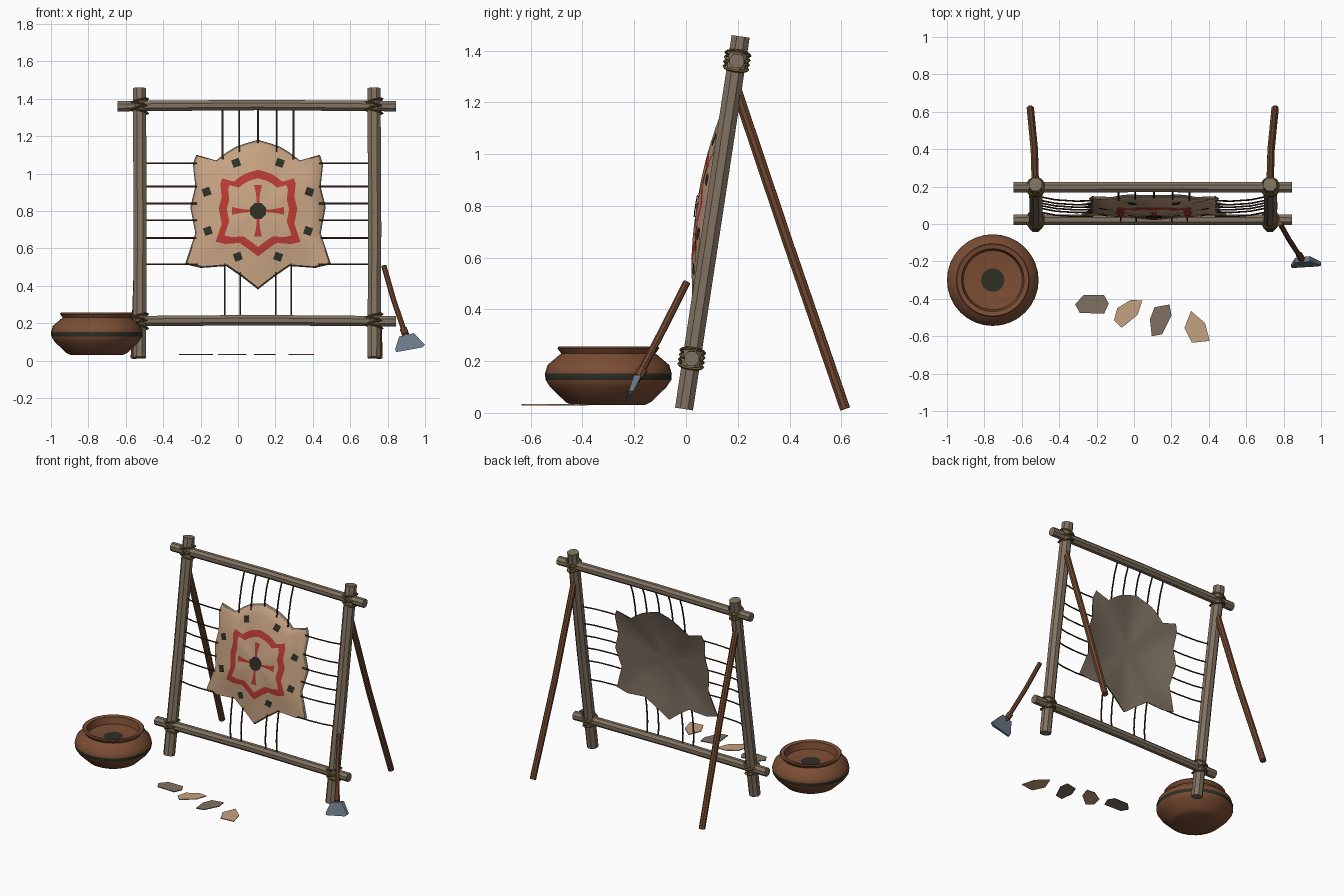
import bpy, bmesh, math
from mathutils import Vector, Matrix

if "Cube" in bpy.data.objects:
    bpy.data.objects.remove(bpy.data.objects["Cube"])


def material(name, r, g, b):
    m = bpy.data.materials.new(name)
    m.use_nodes = True
    m.diffuse_color = (r, g, b, 1)
    bsdf = next(n for n in m.node_tree.nodes if n.type == 'BSDF_PRINCIPLED')
    bsdf.inputs["Base Color"].default_value = (r, g, b, 1)
    return m


weathered = material("weathered wood", .22, .17, .12)
brown = material("brown wood", .16, .062, .028)
clay = material("clay", .2, .075, .034)
tan = material("tan hide", .56, .36, .22)
grey_hide = material("raw hide back", .21, .165, .12)
red = material("red paint", .48, .042, .032)
charcoal = material("charcoal paint", .027, .028, .018)
cord = material("dark cord", .035, .017, .01)
rope = material("lashing rope", .16, .11, .03)
steel = material("blue grey blade", .15, .19, .245)


def finish(name, bm, mats, angle=None):
    mesh = bpy.data.meshes.new(name)
    bm.to_mesh(mesh)
    bm.free()
    for m in mats:
        mesh.materials.append(m)
    ob = bpy.data.objects.new(name, mesh)
    bpy.context.collection.objects.link(ob)
    if angle:
        bpy.ops.object.select_all(action='DESELECT')
        ob.select_set(True)
        bpy.context.view_layer.objects.active = ob
        bpy.ops.object.shade_smooth_by_angle(angle=math.radians(angle))
    return ob


def loft(name, rings, mats, bands=None, angle=None):
    """Skin consecutive rings; bands gives the material slot of each strip."""
    bm = bmesh.new()
    rows = [[bm.verts.new(p) for p in ring] for ring in rings]
    n = len(rows[0])
    for k in range(len(rows) - 1):
        a, b = rows[k], rows[k + 1]
        for i in range(n):
            j = (i + 1) % n
            f = bm.faces.new((a[i], a[j], b[j], b[i]))
            f.material_index = bands[k] if bands else 0
    bmesh.ops.remove_doubles(bm, verts=bm.verts, dist=.0001)
    bmesh.ops.recalc_face_normals(bm, faces=bm.faces)
    return finish(name, bm, mats, angle)


def tube(name, points, radius, mat, sides=8, angle=None):
    """Pole through the points with closed ends."""
    pts = [Vector(p) for p in points]
    q = (pts[-1] - pts[0]).to_track_quat('Z', 'Y')
    turns = [2 * math.pi * (i + .5) / sides for i in range(sides)]
    rings = [[p + q @ Vector((radius * math.cos(t), radius * math.sin(t), 0)) for t in turns] for p in pts]
    rings = [[pts[0]] * sides] + rings + [[pts[-1]] * sides]
    return loft(name, rings, [mat], angle=angle)


def prism(name, front, back, mat):
    """Solid between two matching outlines."""
    bm = bmesh.new()
    a = [bm.verts.new(p) for p in front]
    b = [bm.verts.new(p) for p in back]
    bm.faces.new(a)
    bm.faces.new(b[::-1])
    for i in range(len(a)):
        bm.faces.new((a[i - 1], a[i], b[i], b[i - 1]))
    bmesh.ops.recalc_face_normals(bm, faces=bm.faces)
    return finish(name, bm, [mat])


LEAN = .152


def on_frame(x, z, forward=0):
    return Vector((x, LEAN * z - .01 - forward, z))


# Leaning frame of posts and rails, propped by two rear legs
LEFT, RIGHT, LOW, HIGH = .727, -.527, .21, 1.36
for side, x, out in (("left", LEFT, 1), ("right", RIGHT, -1)):
    tube(side + "_post", [on_frame(x, .015), on_frame(x + .004, .7), on_frame(x, 1.455)], .038, weathered)
    tube(side + "_rear_leg", [(x, .195, 1.25), (x + out * .006, .4, .64), (x + out * .027, .615, .015)],
         .021, brown)
for label, z in (("bottom", LOW), ("top", HIGH)):
    tube(label + "_rail", [on_frame(-.645, z), on_frame(.1, z + .006), on_frame(.845, z)], .03, weathered)

# Rope lashings at the four joints
bm = bmesh.new()
for x in (LEFT, RIGHT):
    for z in (LOW, HIGH):
        for k in range(4):
            tilt = Matrix.Rotation(-LEAN, 4, 'X') @ Matrix.Rotation(.25 * (-1) ** k, 4, 'Y')
            place = Matrix.Translation(on_frame(x, z + (k - 1.5) * .018)) @ tilt
            rings = []
            for i in range(16):
                t = i * math.pi / 8
                d = Vector((math.cos(t), math.sin(t), 0))
                rings.append([bm.verts.new(place @ (d * (.047 + .006 * math.cos(s * math.pi / 2))
                              + Vector((0, 0, .006 * math.sin(s * math.pi / 2))))) for s in range(4)])
            for i in range(16):
                for s in range(4):
                    a, b = rings[i - 1], rings[i]
                    bm.faces.new((a[s - 1], b[s - 1], b[s], a[s]))
bmesh.ops.recalc_face_normals(bm, faces=bm.faces)
finish("joint_lashings", bm, [rope], 60)

# Stretched hide: domed star outline, mirrored about its middle
CX, CZ = .107, .8
half = [(0, .38), (.07, .36), (.12, .342), (.165, .315), (.225, .27), (.33, .3), (.348, .25), (.335, .13),
        (.362, .02), (.335, -.12), (.39, -.285), (.305, -.305), (.17, -.295), (.09, -.35), (0, -.42)]
outline = half + [(-u, v) for u, v in half[-2:0:-1]]


def on_hide(u, v, lift=0):
    r2 = u * u + v * v
    ripple = .02 * math.sqrt(r2) * math.cos(6 * math.atan2(u, v))
    return on_frame(CX + u, CZ + v, .02 + .05 * max(0, 1 - r2 / .14) + ripple + lift)


layers = [(0, 0), (.15, 0), (.3, 0), (.46, 0), (.58, 0), (.8, 0), (.975, 0), (1, -.014),
          (.8, -.012), (.55, -.012), (.3, -.012), (0, -.012)]
loft("stretched_hide", [[on_hide(u * s, v * s, d) for u, v in outline] for s, d in layers],
     [tan, grey_hide, red], [0, 0, 0, 2, 0, 0, 1, 1, 1, 1, 1], 50)


# Painted marks laid on the hide
def painted(name, strips, mat):
    bm = bmesh.new()
    for strip in strips:
        rows = [[bm.verts.new(on_hide(u, v, .005)) for u, v in row] for row in strip]
        for a, b in zip(rows, rows[1:]):
            bm.faces.new((a[0], a[1], b[1], b[0]))
    bm.normal_update()
    bmesh.ops.reverse_faces(bm, faces=[f for f in bm.faces if f.normal.y > 0])
    return finish(name, bm, [mat])


arms = []
for du, dv in ((1, 0), (0, 1), (-1, 0), (0, -1)):
    arms.append([[(du * r - dv * w, dv * r + du * w), (du * r + dv * w, dv * r - du * w)]
                 for r, w in ((.03, .006), (.07, .008), (.105, .013), (.138, .021))])
painted("red_cross", arms, red)

diamonds = []
for u, v in ((.117, .257), (.275, .102), (.268, -.107), (.108, -.245)):
    for s in (1, -1):
        c = [(s * u + .03 * math.cos(t), v + .03 * math.sin(t))
             for t in (i * math.pi / 2 + s * .45 for i in range(4))]
        diamonds.append([[c[0], c[1]], [c[3], c[2]]])
painted("dark_diamonds", diamonds, charcoal)

hub = [on_hide(.046 * math.cos(i * math.pi / 4 + .4), .046 * math.sin(i * math.pi / 4 + .4), .007)
       for i in range(8)]
prism("dark_centre", hub, [p + Vector((0, .004, 0)) for p in hub], charcoal)


# Cords that tie the hide to the frame
def tie(name, a, b):
    tube(name, [a, a.lerp(b, .35) + Vector((0, -.012, 0)), a.lerp(b, .7) + Vector((0, -.01, 0)), b],
         .005, cord, 6, 60)


for z in (1.055, .93, .84, .75, .655, .515):
    tie("left_cord", on_frame(LEFT, z), on_frame(CX + .325, z, .026))
    tie("right_cord", on_frame(RIGHT, z), on_frame(CX - .325, z, .026))
for u in (-.19, -.1, 0, .1, .19):
    tie("top_cord", on_frame(CX + u, HIGH), on_frame(CX + u, CZ + .36 - .45 * abs(u), .026))
    if u:
        tie("bottom_cord", on_frame(CX + u * .94, LOW),
            on_frame(CX + u * .94, CZ - .38 + .52 * abs(u), .026))

# Clay pot with a painted belt and a dark patch inside
profile = [(0, .03), (.14, .03), (.165, .042), (.225, .1), (.243, .128), (.245, .152), (.235, .185),
           (.192, .222), (.182, .229), (.197, .25), (.192, .256), (.168, .251), (.158, .205), (.062, .195), (0, .195)]
belt = [1 if k in (4, 13) else 0 for k in range(len(profile) - 1)]
circle = [i * math.pi / 16 for i in range(32)]
loft("clay_pot", [[(-.755 + r * math.cos(t), -.3 + r * math.sin(t), z) for t in circle] for r, z in profile],
     [clay, charcoal], belt, 40)

# Scraper leaning on the left post
tube("scraper_handle", [(.78, .003, .505), (.83, -.085, .33), (.9, -.192, .125)], .0145, brown)
tube("scraper_binding", [(.884, -.166, .17), (.895, -.184, .14)], .02, brown)
corners = [(.862, .128), (.94, .146), (1, .085), (.985, .07), (.845, .045), (.84, .06)]


def blade_face(side):
    return [(x, -.185 - .42 * (.15 - z) + side * (.006 + .08 * (z - .04)), z) for x, z in corners]


prism("scraper_blade", blade_face(-1), blade_face(1), steel)

# Hide scraps lying in a row
scraps = [
    (grey_hide, [(-.315, -.43), (-.27, -.38), (-.16, -.38), (-.135, -.425), (-.16, -.48), (-.29, -.475)]),
    (tan, [(-.09, -.45), (-.015, -.405), (.045, -.41), (.02, -.485), (-.065, -.555), (-.107, -.515)]),
    (grey_hide, [(.11, -.445), (.19, -.43), (.2, -.49), (.15, -.59), (.095, -.6), (.085, -.51)]),
    (tan, [(.305, -.465), (.38, -.53), (.405, -.625), (.31, -.635), (.27, -.555)])]
for mat, shape in scraps:
    prism("hide_scrap", [(x, y, .034) for x, y in shape], [(x, y, .029) for x, y in shape], mat)
